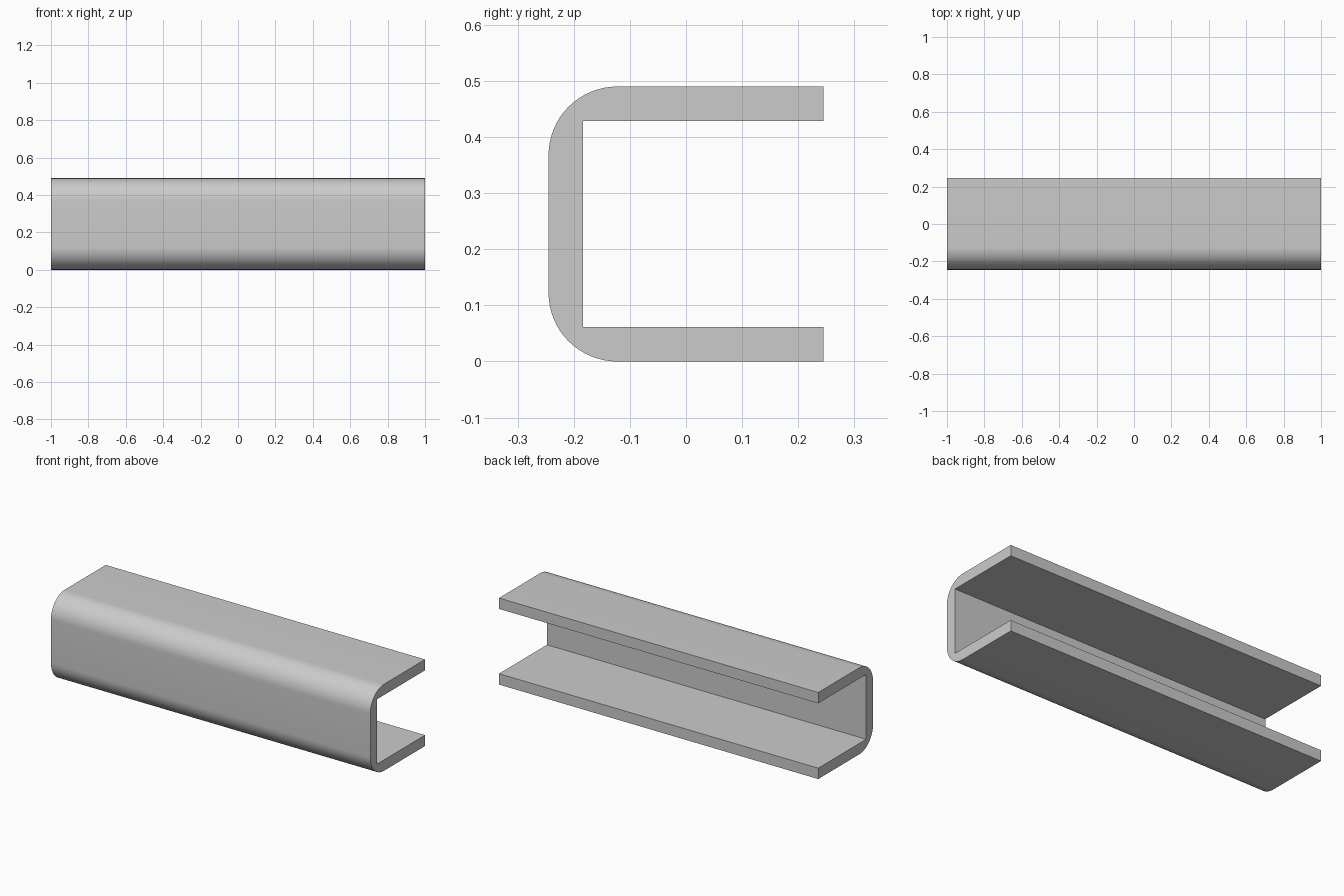
import bpy, bmesh
from math import sin, cos, pi

if "Cube" in bpy.data.objects:
    bpy.data.objects.remove(bpy.data.objects["Cube"])

LENGTH, SIZE, WALL, RADIUS, STEPS = 2.0, 0.49, 0.0615, 0.1225, 16
H = SIZE / 2

# Lower half of the C section (y, z about mid-height): inner corner, flange tip, rounded outer corner
half = [(-H + WALL, -H + WALL), (H, -H + WALL), (H, -H)]
for i in range(STEPS + 1):
    a = 1.5 * pi - i / STEPS * pi / 2
    half.append((-H + RADIUS + RADIUS * cos(a), -H + RADIUS + RADIUS * sin(a)))

# Mirror to get the upper half
profile = half + [(y, -z) for y, z in reversed(half)]

# Extrude the section along x
bm = bmesh.new()
face = bm.faces.new([bm.verts.new((-LENGTH / 2, y, z + H)) for y, z in profile])
result = bmesh.ops.extrude_face_region(bm, geom=[face], use_keep_orig=True)
moved = [g for g in result["geom"] if isinstance(g, bmesh.types.BMVert)]
bmesh.ops.translate(bm, verts=moved, vec=(LENGTH, 0, 0))
bmesh.ops.recalc_face_normals(bm, faces=bm.faces)

mesh = bpy.data.meshes.new("c_channel")
bm.to_mesh(mesh)
bm.free()
channel = bpy.data.objects.new("c_channel", mesh)
bpy.context.collection.objects.link(channel)

# Smooth the rounded corners, keep the other edges crisp
bpy.context.view_layer.objects.active = channel
channel.select_set(True)
bpy.ops.object.shade_smooth_by_angle(angle=pi / 6)
